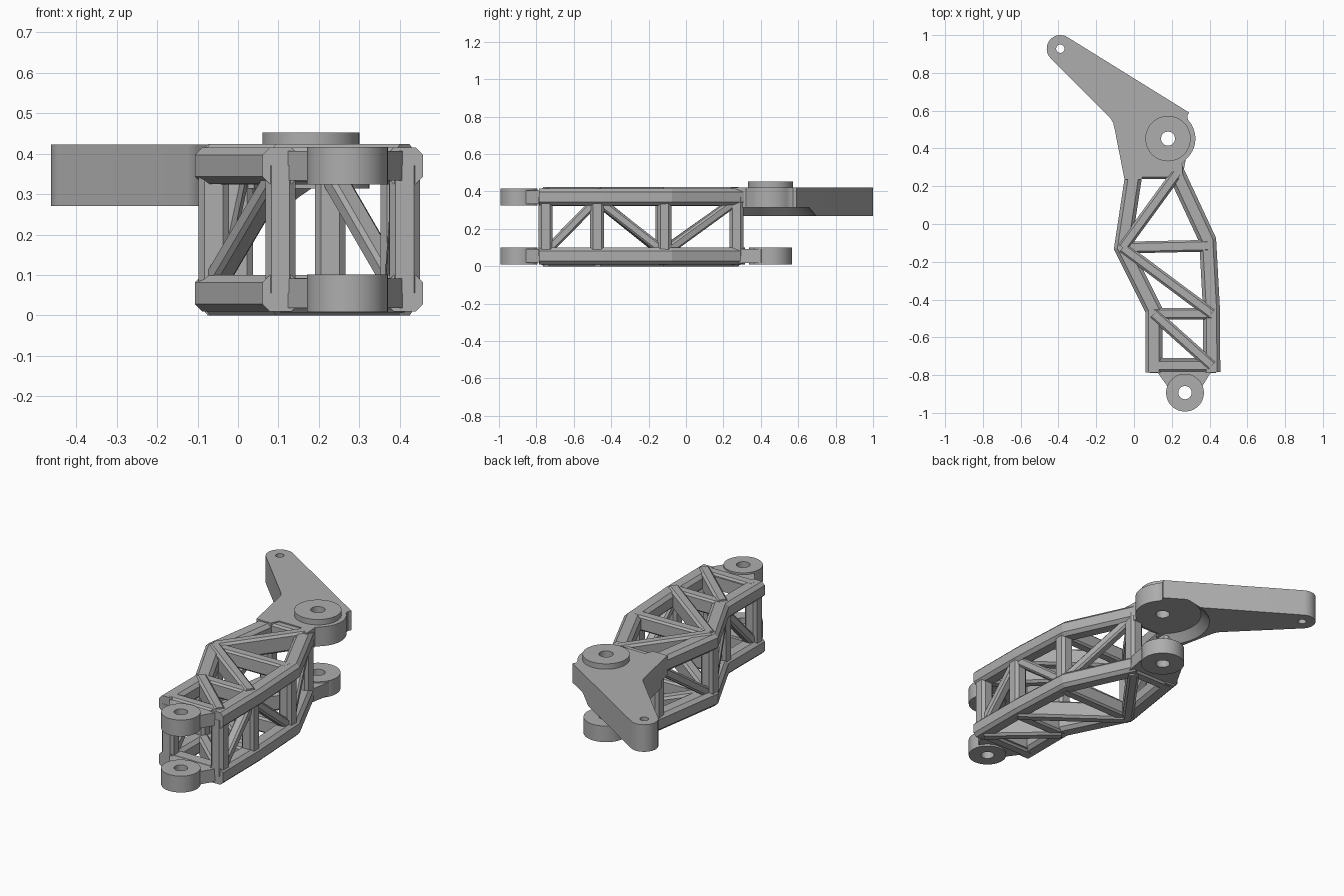
import bpy, bmesh
from math import cos, sin, radians, pi
from mathutils import Vector

if "Cube" in bpy.data.objects:
    bpy.data.objects.remove(bpy.data.objects["Cube"])

grey = bpy.data.materials.new("light_grey")
grey.use_nodes = True
grey.diffuse_color = (0.42, 0.42, 0.42, 1)
grey.node_tree.nodes["Principled BSDF"].inputs["Base Color"].default_value = (0.42, 0.42, 0.42, 1)


def make(name, bm):
    bmesh.ops.recalc_face_normals(bm, faces=bm.faces)
    mesh = bpy.data.meshes.new(name)
    bm.to_mesh(mesh)
    bm.free()
    mesh.materials.append(grey)
    ob = bpy.data.objects.new(name, mesh)
    bpy.context.collection.objects.link(ob)
    return ob


def activate(ob):
    bpy.ops.object.select_all(action='DESELECT')
    ob.select_set(True)
    bpy.context.view_layer.objects.active = ob


def sweep(name, path, w, h, c=0.015):
    """Chamfered rectangular beam along a path, mitred at its bends."""
    pts = [Vector(p) for p in path]
    a, b = w / 2, h / 2
    section = [(a, b - c), (a - c, b), (c - a, b), (-a, b - c),
               (-a, c - b), (c - a, -b), (a - c, -b), (a, c - b)]
    bm = bmesh.new()
    rings = []
    for i, p in enumerate(pts):
        d0 = (p - pts[i - 1]).normalized() if i else (pts[1] - p).normalized()
        d1 = (pts[i + 1] - p).normalized() if i < len(pts) - 1 else d0
        d = (d0 + d1).normalized()
        vertical = abs(d.z) > 0.99
        side = Vector((1, 0, 0)) if vertical else d.cross(Vector((0, 0, 1))).normalized()
        up = side.cross(d)
        miter = 1 / d.dot(d0)
        rings.append([bm.verts.new(p + side * u * miter + up * v) for u, v in section])
    for r, s in zip(rings, rings[1:]):
        for k in range(8):
            bm.faces.new((r[k], r[k - 1], s[k - 1], s[k]))
    bm.faces.new(rings[0])
    bm.faces.new(rings[-1])
    return make(name, bm)


def arc(cx, cy, r, start, end, n):
    return [(cx + r * cos(radians(start + (end - start) * i / n)),
             cy + r * sin(radians(start + (end - start) * i / n))) for i in range(n + 1)]


def slab(name, outline, z0, z1):
    bm = bmesh.new()
    low = [bm.verts.new((x, y, z0)) for x, y in outline]
    high = [bm.verts.new((x, y, z1)) for x, y in outline]
    bm.faces.new(low)
    bm.faces.new(high)
    for k in range(len(low)):
        bm.faces.new((low[k - 1], low[k], high[k], high[k - 1]))
    return make(name, bm)


def disc(name, centre, r0, z0, z1, r1=None):
    bm = bmesh.new()
    bmesh.ops.create_cone(bm, cap_ends=True, segments=48, radius1=r0,
                          radius2=r0 if r1 is None else r1, depth=z1 - z0)
    bmesh.ops.translate(bm, verts=bm.verts, vec=(*centre, (z0 + z1) / 2))
    return make(name, bm)


def cut(ob, cutter):
    cutter.hide_render = True
    mod = ob.modifiers.new("cut", 'BOOLEAN')
    mod.operation = 'DIFFERENCE'
    mod.solver = 'EXACT'
    mod.object = cutter
    activate(ob)
    bpy.ops.object.modifier_apply(modifier=mod.name)
    bpy.data.objects.remove(cutter)


def bore(ob, centre, r):
    cut(ob, disc("bore_cutter", centre, r, -0.2, 0.7))


def smooth(ob):
    activate(ob)
    bpy.ops.object.shade_smooth_by_angle(angle=radians(30))


# Frame nodes on each side, front to rear
right = [(0.105, -0.75), (0.105, -0.475), (-0.06, -0.125), (0.0, 0.27)]
left = [(0.412, -0.75), (0.41, -0.475), (0.39, -0.115), (0.228, 0.27)]
LOW, HIGH = 0.055, 0.37

# Chords
chords = {
    "right": [(0.105, -0.785), (0.105, -0.455), (-0.06, -0.125), (0.006, 0.31)],
    "left": [(0.412, -0.785), (0.41, -0.45), (0.39, -0.085), (0.215, 0.29)],
}
for side, path in chords.items():
    for level, z in (("lower", LOW), ("upper", HIGH)):
        sweep(f"{level}_{side}_chord", [(x, y, z) for x, y in path], 0.09, 0.09, 0.018)

# Posts and side diagonals
for side, nodes in (("right", right), ("left", left)):
    for i, (x, y) in enumerate(nodes):
        sweep(f"{side}_post_{i}", [(x, y, LOW), (x, y, HIGH)], 0.075, 0.075)
    for i in range(3):
        za, zb = (0.075, 0.355) if i != 1 else (0.355, 0.075)
        sweep(f"{side}_side_diagonal_{i}",
              [(*nodes[i], za), (*nodes[i + 1], zb)], 0.055, 0.05, 0.01)

# Cross members and flat diagonals on both levels
for level, z in (("lower", LOW - 0.005), ("upper", HIGH + 0.003)):
    for i in range(4):
        sweep(f"{level}_cross_{i}", [(*right[i], z), (*left[i], z)], 0.062, 0.085, 0.01)
    for i, (a, b) in enumerate(((right[1], left[0]), (left[1], right[2]), (right[2], left[3]))):
        sweep(f"{level}_flat_diagonal_{i}", [(*a, z), (*b, z)], 0.06, 0.1, 0.012)

# Front lugs
front = (0.27, -0.893)
front_web = [(0.12, -0.71), (0.12, -0.78), (0.185, -0.87), (0.355, -0.87),
             (0.41, -0.78), (0.41, -0.71)]
for level, z in (("lower", LOW), ("upper", HIGH)):
    web = slab(f"{level}_front_web", front_web, z - 0.036, z + 0.036)
    lug = disc(f"{level}_front_lug", front, 0.1, z - 0.046, z + 0.046)
    for ob in (web, lug):
        bore(ob, front, 0.035)
    smooth(lug)

# Lower rear lug
hub = (0.18, 0.452)
rear_web = [(-0.03, 0.24), (0.255, 0.24), (0.285, 0.40), (0.2, 0.53), (0.09, 0.52), (-0.03, 0.31)]
web = slab("lower_rear_web", rear_web, 0.018, 0.092)
lug = disc("lower_rear_lug", hub, 0.115, 0.01, 0.1)
for ob in (web, lug):
    bore(ob, hub, 0.037)
smooth(lug)

# Swept arm: full top layer with the hub, deeper layer relieved around the hub
tip = (-0.39, 0.928)
tip_arc = arc(*tip, 0.072, 58, 224, 20)
elbow = [(-0.125, 0.56), (-0.11, 0.535), (-0.102, 0.50)]
arm_top = tip_arc + elbow + [(-0.05, 0.235), (0.04, 0.235), (0.06, 0.28), (0.2, 0.28),
                             (0.2, 0.24), (0.26, 0.24), (0.255, 0.32)] \
    + arc(*hub, 0.145, -48, 43, 14) + [(0.282, 0.572), (0.292, 0.59)]
arm_low = tip_arc + elbow + [(-0.06, 0.3), (0.1, 0.3), (0.2, 0.5), (0.292, 0.59)]
top = slab("arm_top", arm_top, 0.314, 0.422)
low = slab("arm_underside", arm_low, 0.27, 0.316)
cut(low, disc("relief_cutter", hub, 0.255, 0.265, 0.32, 0.2))
boss = disc("hub_boss", hub, 0.12, 0.4, 0.452)
for ob in (top, boss):
    bore(ob, hub, 0.037)
for ob in (top, low):
    bore(ob, tip, 0.022)
for ob in (top, low, boss):
    smooth(ob)
